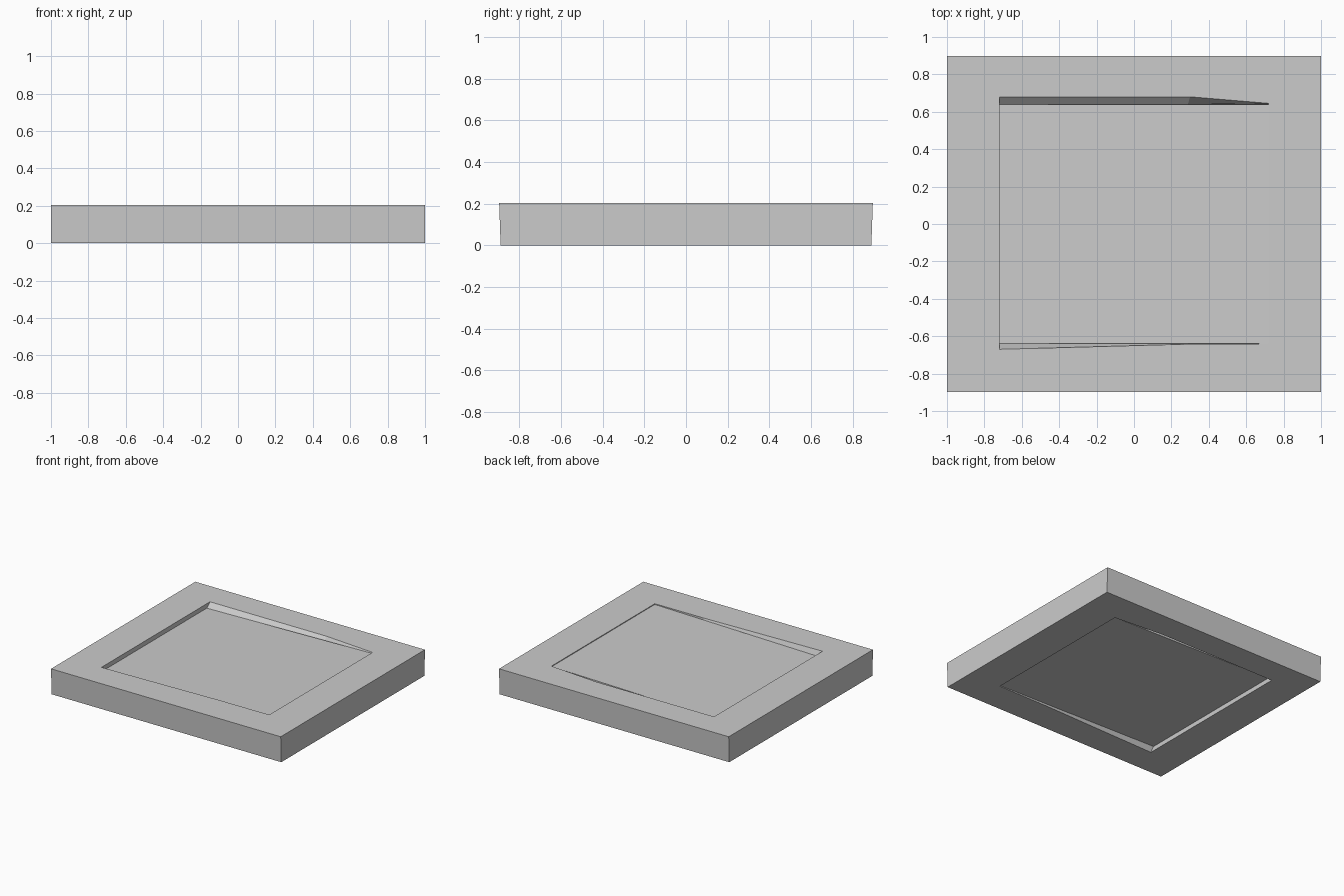
import bpy, bmesh

if "Cube" in bpy.data.objects:
    bpy.data.objects.remove(bpy.data.objects["Cube"])


def make_object(name, bm):
    bmesh.ops.recalc_face_normals(bm, faces=bm.faces)
    mesh = bpy.data.meshes.new(name)
    bm.to_mesh(mesh)
    bm.free()
    ob = bpy.data.objects.new(name, mesh)
    bpy.context.collection.objects.link(ob)
    return ob


def rings_to_mesh(name, rings, caps=False):
    """Bridge successive rings of equal length; close as a tube or cap the ends."""
    bm = bmesh.new()
    loops = [[bm.verts.new(p) for p in ring] for ring in rings]
    n = len(loops[0])
    pairs = list(zip(loops, loops[1:]))
    if caps:
        bm.faces.new(loops[0])
        bm.faces.new(loops[-1])
    else:
        pairs.append((loops[-1], loops[0]))
    for a, b in pairs:
        for i in range(n):
            j = (i + 1) % n
            bm.faces.new((a[i], a[j], b[j], b[i]))
    return make_object(name, bm)


def rect(x0, x1, y, z):
    # the extra middle points carry the taper of the opening
    xm = x0 + (x1 - x0) * 0.7
    return [(x0, -y, z), (xm, -y, z), (x1, -y, z),
            (x1, y, z), (xm, y, z), (x0, y, z)]


# Opening on a face: chamfered side walls that fade out toward +x
def opening(z):
    return [(-0.72, -0.67, z), (0.3, -0.642, z), (0.72, -0.64, z),
            (0.72, 0.645, z), (0.3, 0.68, z), (-0.72, 0.68, z)]


# Surrounding frame: outer wall, rims, sloped inner walls
TOP = 0.203
rings_to_mesh("frame", [
    rect(-1, 1, 0.89, 0.0),
    rect(-1, 1, 0.897, TOP),
    opening(TOP),
    rect(-0.72, 0.72, 0.64, 0.165),
    rect(-0.72, 0.72, 0.64, 0.038),
    opening(0.0),
])

# Inset panel: deep at -x, nearly flush at +x, on both faces
def panel_face(z_left, z_right):
    return [(-0.72, -0.64, z_left), (0.72, -0.64, z_right),
            (0.72, 0.64, z_right), (-0.72, 0.64, z_left)]


rings_to_mesh("panel", [panel_face(0.035, 0.006),
                        panel_face(0.168, 0.197)], caps=True)
